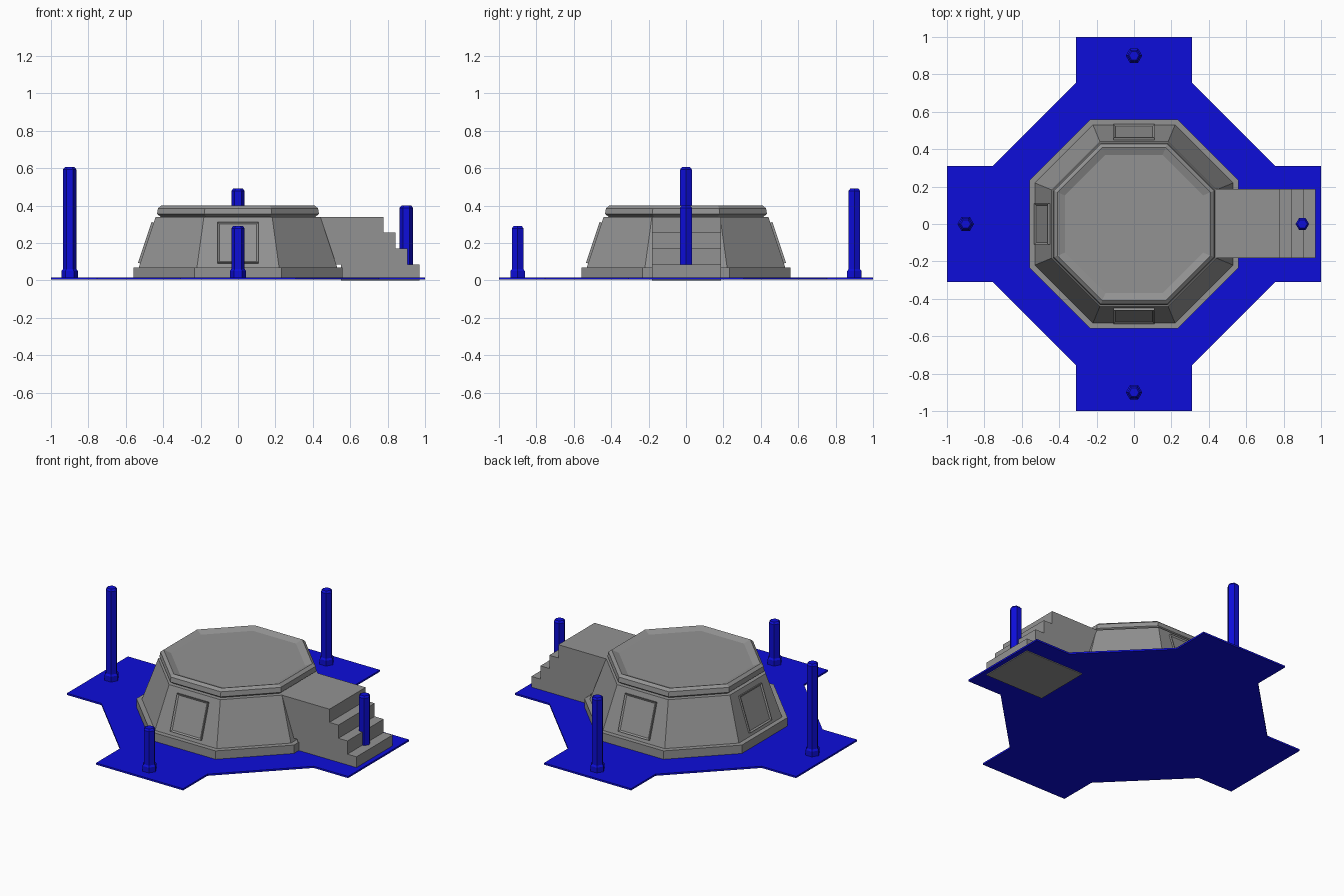
import bpy, bmesh
from math import cos, sin, pi, atan2
from mathutils import Matrix, Vector

if "Cube" in bpy.data.objects:
    bpy.data.objects.remove(bpy.data.objects["Cube"])


def material(name, colour):
    mat = bpy.data.materials.new(name)
    mat.use_nodes = True
    mat.diffuse_color = (*colour, 1)
    mat.node_tree.nodes["Principled BSDF"].inputs["Base Color"].default_value = (*colour, 1)
    return mat


STONE = material("grey stone", (0.29, 0.29, 0.29))
BLUE = material("deep blue", (0.004, 0.004, 0.7))


def finish(name, bm, mat):
    bmesh.ops.recalc_face_normals(bm, faces=bm.faces)
    mesh = bpy.data.meshes.new(name)
    bm.to_mesh(mesh)
    bm.free()
    mesh.materials.append(mat)
    obj = bpy.data.objects.new(name, mesh)
    bpy.context.collection.objects.link(obj)
    return obj


def turned(name, sides, profile, mat, turn=0.0, at=(0, 0)):
    """Stack of regular polygon rings from (radius, height) pairs, capped at both ends."""
    bm = bmesh.new()
    angles = [2 * pi * i / sides + turn for i in range(sides)]
    rings = [[bm.verts.new((at[0] + r * cos(a), at[1] + r * sin(a), z)) for a in angles]
             for r, z in profile]
    for low, high in zip(rings, rings[1:]):
        for i in range(sides):
            j = (i + 1) % sides
            bm.faces.new((low[i], low[j], high[j], high[i]))
    bm.faces.new(rings[0][::-1])
    bm.faces.new(rings[-1])
    return finish(name, bm, mat)


def octagon(name, profile):
    """Octagon whose flats face the axes; profile gives distance to the flats."""
    return turned(name, 8, [(d / cos(pi / 8), z) for d, z in profile], STONE, pi / 8)


def extruded(name, outline, offset, mat):
    bm = bmesh.new()
    face = bm.faces.new([bm.verts.new(p) for p in outline])
    moved = bmesh.ops.extrude_face_region(bm, geom=[face])["geom"]
    bmesh.ops.translate(bm, vec=offset,
                        verts=[v for v in moved if isinstance(v, bmesh.types.BMVert)])
    if face.is_valid and len(face.link_loops if hasattr(face, "link_loops") else face.loops) and \
            all(len(e.link_faces) < 2 for e in face.edges):
        bm.faces.new(face.verts)
    return finish(name, bm, mat)


# Cross-shaped ground plate with slanted corners
arm, neck = 0.31, 0.755
quarter = [(1, -arm), (1, arm), (neck, arm)]
plate = []
for k in range(4):
    spin = Matrix.Rotation(k * pi / 2, 3, "Z")
    plate += [spin @ Vector((x, y, 0.005)) for x, y in [(neck, -arm)] + quarter]
extruded("ground_plate", plate, (0, 0, 0.011), BLUE)

# Eight-sided building: plinth, leaning walls and roof with a sunken top
octagon("plinth", [(0.56, 0.01), (0.56, 0.07), (0.51, 0.07)])
octagon("walls", [(0.53, 0.07), (0.44, 0.34)])
octagon("roof", [(0.41, 0.338), (0.433, 0.355), (0.428, 0.385), (0.41, 0.40), (0.37, 0.384)])

# Framed panels on the three walls without stairs
lean = atan2(0.09, 0.27)
for side, turn in (("front", 0), ("right", -pi / 2), ("back", pi)):
    bm = bmesh.new()
    bmesh.ops.create_cube(bm, size=1, matrix=Matrix.Diagonal((0.22, 0.024, 0.23, 1)))
    outer = min(bm.faces, key=lambda f: f.calc_center_median().y)
    bmesh.ops.inset_region(bm, faces=[outer], thickness=0.014)
    bmesh.ops.translate(bm, verts=outer.verts, vec=(0, 0.007, 0))
    bm.transform(Matrix.Rotation(turn, 4, "Z") @ Matrix.Translation((0, -0.487, 0.2))
                 @ Matrix.Rotation(-lean, 4, "X"))
    finish("panel_" + side, bm, STONE)

# Stairs on the left side, resting over the plinth
steps = [(0.42, 0.085), (0.55, 0.085), (0.55, 0), (0.97, 0)]
tread, rise = 0.064, 0.085
for k in range(4):
    x = 0.97 - k * tread
    steps.append((x, (k + 1) * rise))
    steps.append((x - tread if k < 3 else 0.42, (k + 1) * rise))
extruded("stairs", [(x, -0.182, z) for x, z in steps], (0, 0.368, 0), STONE)

# Hexagonal posts of different heights
for name, at, top in (("right", (-0.9, 0), 0.605), ("back", (0, 0.9), 0.49),
                      ("left", (0.9, 0), 0.40), ("front", (0, -0.9), 0.29)):
    turned("post_" + name, 6, [(0.044, 0.01), (0.044, 0.05), (0.036, 0.06),
                               (0.036, top - 0.012), (0.026, top)], BLUE, 0, at)
